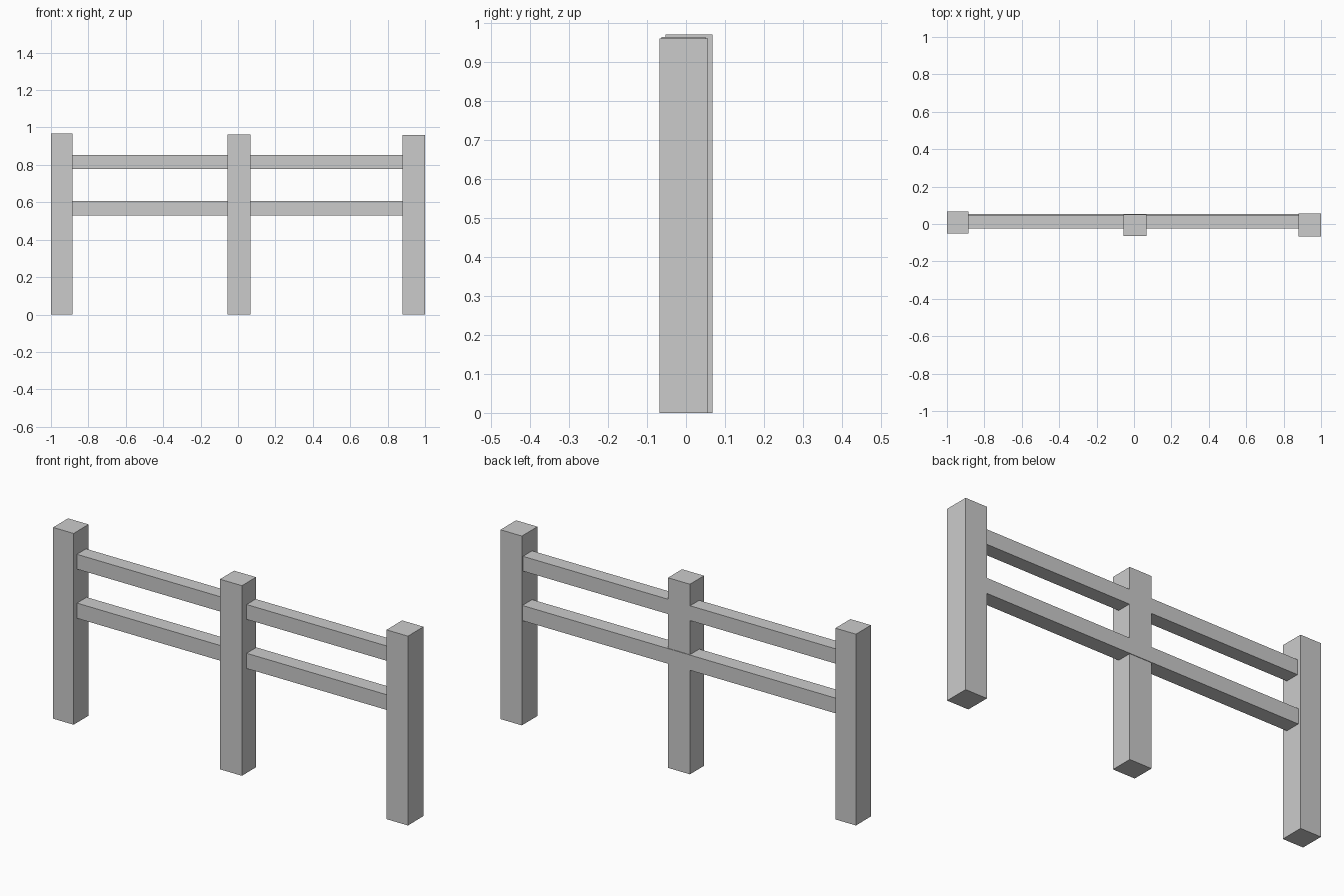
import bpy

if "Cube" in bpy.data.objects:
    bpy.data.objects.remove(bpy.data.objects["Cube"])


def box(name, x, y, z):
    """Box from (min, max) ranges on each axis."""
    bpy.ops.mesh.primitive_cube_add(
        size=1, location=[(a + b) / 2 for a, b in (x, y, z)])
    ob = bpy.context.object
    ob.name = name
    ob.scale = [b - a for a, b in (x, y, z)]
    bpy.ops.object.transform_apply(location=False, rotation=False, scale=True)
    return ob


# Upright posts, slightly uneven in height and placement
box("left_post", (-1.0, -0.885), (-0.052, 0.068), (0, 0.969))
box("middle_post", (-0.057, 0.066), (-0.063, 0.050), (0, 0.963))
box("right_post", (0.88, 1.0), (-0.068, 0.057), (0, 0.959))

# Horizontal rails running through the posts; the lower one shows behind the middle post
box("upper_rail", (-0.9, 0.9), (-0.025, 0.048), (0.778, 0.853))
box("lower_rail", (-0.9, 0.9), (-0.025, 0.053), (0.529, 0.606))
